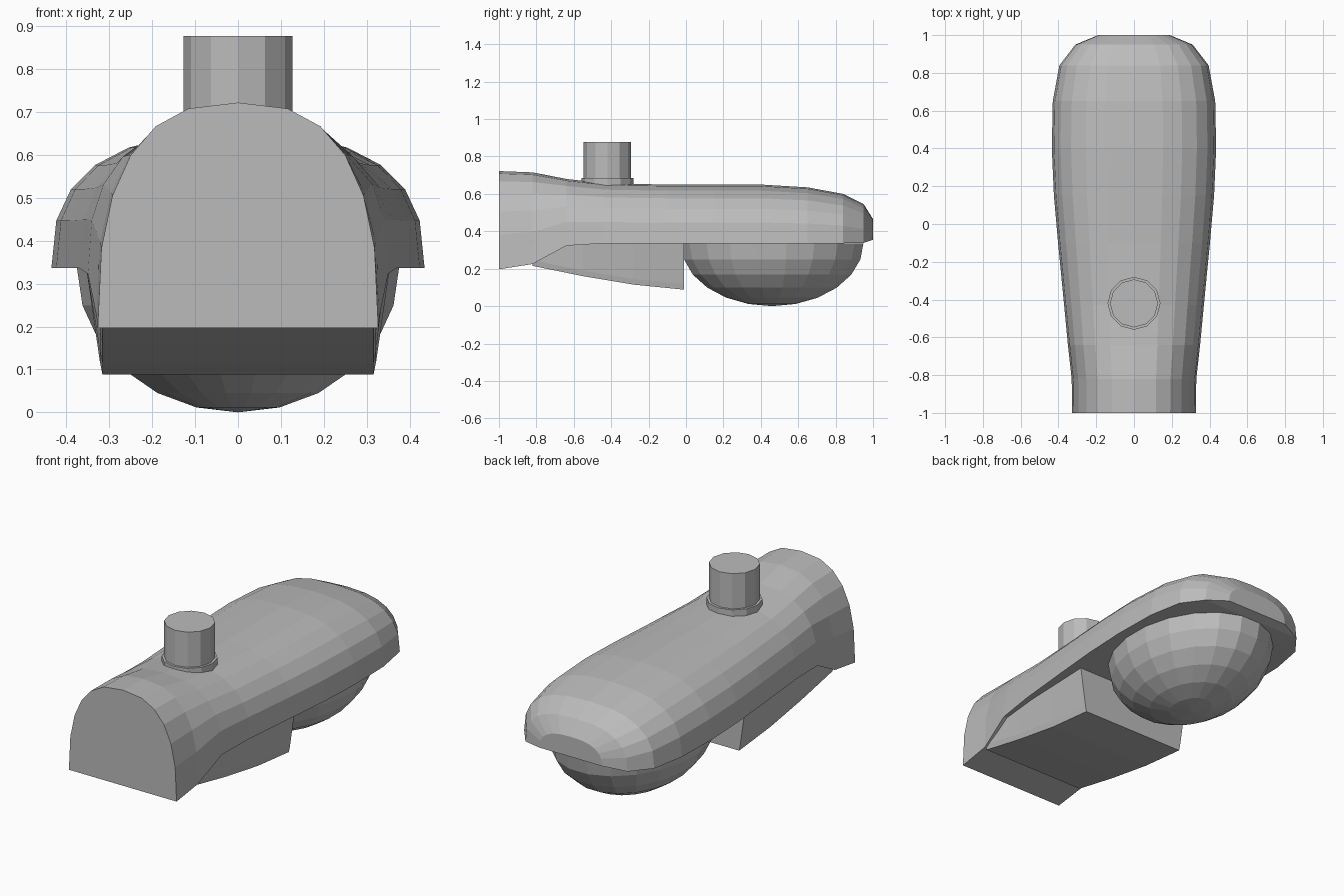
import bpy, bmesh, math

if "Cube" in bpy.data.objects:
    bpy.data.objects.remove(bpy.data.objects["Cube"])

grey = bpy.data.materials.new("light grey")
grey.diffuse_color = (0.5, 0.5, 0.5, 1)
grey.use_nodes = True
grey.node_tree.nodes["Principled BSDF"].inputs["Base Color"].default_value = grey.diffuse_color


def finish(name, bm):
    bmesh.ops.recalc_face_normals(bm, faces=bm.faces)
    me = bpy.data.meshes.new(name)
    bm.to_mesh(me)
    bm.free()
    me.materials.append(grey)
    ob = bpy.data.objects.new(name, me)
    bpy.context.collection.objects.link(ob)
    return ob


def loft(name, sections):
    """Skin a list of equal-length closed rings and cap both ends."""
    bm = bmesh.new()
    rings = [[bm.verts.new(p) for p in s] for s in sections]
    n = len(rings[0])
    for a, b in zip(rings, rings[1:]):
        for i in range(n):
            j = (i + 1) % n
            bm.faces.new((a[i], a[j], b[j], b[i]))
    bm.faces.new(rings[0])
    bm.faces.new(rings[-1])
    return finish(name, bm)


def dome(y, w, bottom, top):
    """Rounded arch section, a half superellipse over a flat base."""
    pts = []
    for k in range(-6, 7):
        t = math.radians(15 * k)
        s, c = math.sin(t), max(math.cos(t), 0)
        x = math.copysign(abs(s) ** 0.77, s) * w
        z = bottom + (top - bottom) * (c ** 0.77 if abs(k) < 6 else 0)
        pts.append((x, y, z))
    return pts


# Housing: y, half width, bottom, top
housing = [(-1, .327, .197, .722), (-.82, .33, .225, .715), (-.64, .35, .323, .68),
           (-.43, .37, .336, .656), (-.1, .402, .336, .65), (.15, .424, .336, .65),
           (.4, .435, .336, .65), (.65, .43, .336, .635), (.84, .395, .336, .60),
           (.95, .31, .338, .545), (1, .19, .355, .465)]
loft("lamp_housing", [dome(*s) for s in housing])

# Gear box below the front half: y, bottom z, top half width
box = [(-.82, .215, .325), (-.55, .16, .335), (-.28, .115, .345), (-.01, .088, .355)]
loft("gear_box", [[(-.316, y, z), (-.322, y, z + .03), (-w, y, .345),
                   (w, y, .345), (.322, y, z + .03), (.316, y, z)] for y, z, w in box])

# Lens bowl, cut flat where it meets the gear box
bm = bmesh.new()
SEG = 20
rings = []
for k in range(6):
    t = math.radians(15 * k)
    rings.append([bm.verts.new((.38 * math.cos(t) * math.cos(a),
                                max(-.01, .46 + .495 * math.cos(t) * math.sin(a)),
                                .336 * (1 - math.sin(t))))
                  for a in [2 * math.pi * (i + .5) / SEG for i in range(SEG)]])
tip = bm.verts.new((0, .46, 0))
for i in range(SEG):
    j = (i + 1) % SEG
    for a, b in zip(rings, rings[1:]):
        bm.faces.new((a[i], a[j], b[j], b[i]))
    bm.faces.new((rings[-1][i], rings[-1][j], tip))
finish("lens_bowl", bm)


# Sensor on top with its collar
def drum(name, r, z0, z1):
    loft(name, [[(r * math.cos(math.pi * i / 6), -.42 + r * math.sin(math.pi * i / 6), z)
                 for i in range(12)] for z in (z0, z1)])


drum("sensor_collar", .14, .62, .684)
drum("light_sensor", .127, .64, .877)
